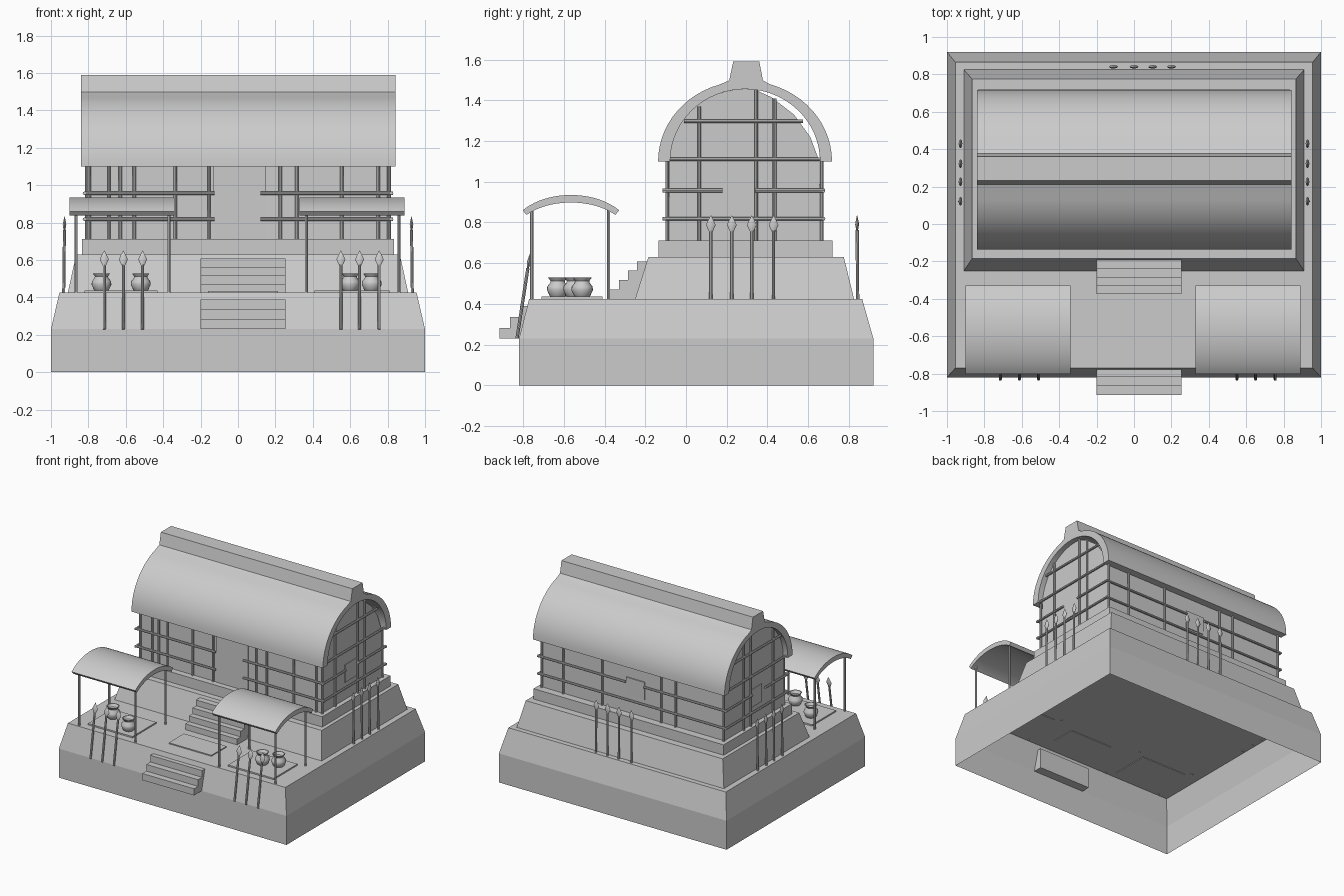
import bpy, bmesh, math
from mathutils import Vector, Matrix

cube = bpy.data.objects.get("Cube")
if cube:
    bpy.data.objects.remove(cube, do_unlink=True)

grey = bpy.data.materials.new("plain_grey")
grey.use_nodes = True
grey.diffuse_color = (0.6, 0.6, 0.6, 1)
grey.node_tree.nodes["Principled BSDF"].inputs["Base Color"].default_value = (0.6, 0.6, 0.6, 1)


def finish(name, bm, smooth=False):
    bmesh.ops.recalc_face_normals(bm, faces=bm.faces)
    me = bpy.data.meshes.new(name)
    bm.to_mesh(me)
    bm.free()
    me.materials.append(grey)
    ob = bpy.data.objects.new(name, me)
    bpy.context.collection.objects.link(ob)
    if smooth:
        bpy.ops.object.select_all(action='DESELECT')
        ob.select_set(True)
        bpy.context.view_layer.objects.active = ob
        bpy.ops.object.shade_smooth_by_angle(angle=math.radians(35))
    return ob


def prism(name, profile, x0, x1, smooth=False):
    """Extrude a (y, z) outline along x."""
    bm = bmesh.new()
    face = bm.faces.new([bm.verts.new((x0, y, z)) for y, z in profile])
    new = bmesh.ops.extrude_face_region(bm, geom=[face])["geom"]
    bmesh.ops.translate(bm, vec=(x1 - x0, 0, 0),
                        verts=[v for v in new if isinstance(v, bmesh.types.BMVert)])
    return finish(name, bm, smooth)


def box(name, x0, x1, y0, y1, z0, z1):
    return prism(name, [(y0, z0), (y1, z0), (y1, z1), (y0, z1)], x0, x1)


def tiers(name, rings):
    """Stack rectangles (half x, y0, y1, z); closed on top, open below."""
    bm = bmesh.new()
    loops = [[bm.verts.new(p) for p in ((-x, y0, z), (x, y0, z), (x, y1, z), (-x, y1, z))]
             for x, y0, y1, z in rings]
    for a, b in zip(loops, loops[1:]):
        for i in range(4):
            j = (i + 1) % 4
            bm.faces.new((a[i], a[j], b[j], b[i]))
    bm.faces.new(loops[-1])
    return finish(name, bm)


def lathe(name, profile, segments=16, matrix=Matrix()):
    """Turn (radius, z) points round z, capped at both ends."""
    bm = bmesh.new()
    turn = [math.tau * i / segments for i in range(segments)]
    loops = [[bm.verts.new(matrix @ Vector((r * math.cos(t), r * math.sin(t), z))) for t in turn]
             for r, z in profile]
    for a, b in zip(loops, loops[1:]):
        for i in range(segments):
            j = (i + 1) % segments
            bm.faces.new((a[i], a[j], b[j], b[i]))
    bm.faces.new(loops[0])
    bm.faces.new(loops[-1])
    return finish(name, bm, True)


def pole(name, a, b, r=0.009):
    a, d = Vector(a), Vector(b) - Vector(a)
    m = Matrix.Translation(a) @ d.to_track_quat('Z', 'Y').to_matrix().to_4x4()
    return lathe(name, [(r, 0), (r, d.length)], 8, m)


def arc(cy, cz, ry, rz, n=24, start=0.0):
    """Half ellipse from -y to +y."""
    ts = [start + (math.pi - 2 * start) * i / n for i in range(n + 1)]
    return [(cy - ry * math.cos(t), cz + rz * math.sin(t)) for t in ts]


# Stepped platform
tiers("lower_platform", [(1, -0.82, 0.92, 0), (1, -0.82, 0.92, 0.23), (0.955, -0.77, 0.865, 0.425)])
tiers("upper_platform", [(0.91, -0.25, 0.825, 0.425), (0.865, -0.185, 0.775, 0.63)])
tiers("house_plinth", [(0.835, -0.135, 0.72, 0.63), (0.835, -0.135, 0.72, 0.712)])


# Stairs
def stairs(name, y, z, run, rise, count, back):
    outline = [(back, z), (y, z)]
    for i in range(count):
        outline += [(y + run * i, z + rise * (i + 1)), (y + run * (i + 1), z + rise * (i + 1))]
    outline[-1] = (back, outline[-1][1])
    prism(name, outline, -0.2, 0.255)


stairs("lower_stairs", -0.915, 0.23, 0.05, 0.053, 3, -0.75)
stairs("upper_stairs", -0.375, 0.425, 0.045, 0.046, 4, -0.18)

# House body with rounded gables, a little short of the roof at the back
MID = 0.29
body = [(-0.085, 0.71)] + [p for p in arc(MID, 1.1, 0.37, 0.355) if p[0] < 0.36]
body += [(0.42, 1.415), (0.53, 1.33), (0.61, 1.22), (0.655, 1.1), (0.66, 0.71)]
prism("house_walls", body, -0.8, 0.8)

# Arched roof shell with ridge
outer = arc(MID, 1.1, 0.427, 0.395, 32)
inner = arc(MID, 1.1, 0.368, 0.355, 32)
left = [p for p in outer if p[0] < 0.2]
right = [p for p in outer if p[0] > 0.39]
ridge = [(0.212, 1.497), (0.232, 1.59), (0.36, 1.59), (0.378, 1.497)]
prism("main_roof", left + ridge + right + inner[::-1], -0.84, 0.842, True)

# Door and windows
box("door", -0.13, 0.15, -0.09, -0.082, 0.71, 1.1)
box("back_window", -0.1, 0.06, 0.655, 0.665, 0.85, 0.99)
for s in (-1, 1):
    box("side_window", *sorted((s * 0.797, s * 0.806)), 0.195, 0.335, 0.85, 0.99)

# Lattice on the front and back walls
LOW, HIGH = 0.818, 0.957
for x in (-0.795, -0.69, -0.63, -0.555, -0.335, -0.155, 0.225, 0.315, 0.555, 0.75, 0.805):
    pole("front_upright", (x, -0.092, 0.71), (x, -0.092, 1.11))
for x in (-0.8, -0.375, -0.25, 0.27, 0.61, 0.8):
    pole("back_upright", (x, 0.667, 0.71), (x, 0.667, 1.11))
for z in (LOW, HIGH):
    for x0, x1 in ((-0.82, -0.125), (0.12, 0.83)):
        pole("front_rail", (x0, -0.105, z), (x1, -0.105, z))
pole("back_rail", (-0.82, 0.675, LOW), (0.83, 0.675, LOW))
for x0, x1 in ((-0.82, -0.1), (0.06, 0.83)):
    pole("back_rail", (x0, 0.675, HIGH), (x1, 0.675, HIGH))

# Lattice on both gable ends
for s in (-1, 1):
    x = s * 0.81
    for y, top in ((0.065, 1.37), (0.345, 1.45), (0.435, 1.41)):
        pole("gable_upright", (x, y, 0.71), (x, y, top))
    for y0, y1, z in ((-0.115, 0.68, LOW), (-0.115, 0.18, HIGH), (0.34, 0.68, HIGH),
                      (-0.08, 0.66, 1.11), (-0.01, 0.575, 1.297)):
        pole("gable_rail", (x + s * 0.012, y0, z), (x + s * 0.012, y1, z))

# Open shelters on the terrace
cover = arc(-0.565, 0.74, 0.3, 0.195, 20, 0.66)
under = arc(-0.565, 0.72, 0.29, 0.178, 20, 0.72)
for x0, x1 in ((-0.9, -0.34), (0.33, 0.89)):
    prism("shelter_roof", cover + under[::-1], x0, x1, True)
    for x in (x0 + 0.035, x1 - 0.03):
        for y in (-0.757, -0.38):
            pole("shelter_post", (x, y, 0.42), (x, y, 0.865), 0.008)

# Mats and pots
box("left_mat", 0.41, 0.81, -0.71, -0.41, 0.42, 0.436)
box("right_mat", -0.82, -0.43, -0.71, -0.41, 0.42, 0.436)
box("centre_mat", -0.16, 0.215, -0.64, -0.45, 0.42, 0.433)
POT = [(0.034, 0), (0.04, 0.006), (0.053, 0.035), (0.051, 0.052), (0.037, 0.07),
       (0.035, 0.078), (0.047, 0.095), (0.04, 0.095), (0.028, 0.075)]
for x, y in ((-0.73, -0.525), (-0.52, -0.63), (0.6, -0.55), (0.715, -0.51)):
    lathe("pot", POT, 20, Matrix.Translation((x, y, 0.434)))


# Leaning spears with flat leaf heads
def spear(foot, tip, along_x):
    foot, tip = Vector(foot), Vector(tip)
    neck = tip + (foot - tip).normalized() * 0.075
    pole("spear_shaft", foot, neck, 0.008)
    side = Vector((1, 0, 0)) if along_x else Vector((0, 1, 0))
    up = (tip - neck).normalized()
    flat = side.cross(up)
    m = Matrix((side, flat * 0.4, up)).transposed().to_4x4()
    m.translation = neck
    lathe("spear_head", [(0.009, -0.005), (0.024, 0.028), (0.014, 0.05), (0.001, 0.075)], 8, m)


for x in (-0.715, -0.613, -0.51, 0.55, 0.65, 0.755):
    spear((x, -0.83, 0.23), (x, -0.765, 0.65), True)
for x in (-0.11, 0, 0.1, 0.2):
    spear((x, 0.843, 0.42), (x, 0.84, 0.838), True)
for y in (0.122, 0.225, 0.323, 0.43):
    for s in (-1, 1):
        spear((s * 0.932, y, 0.42), (s * 0.927, y, 0.835), False)
